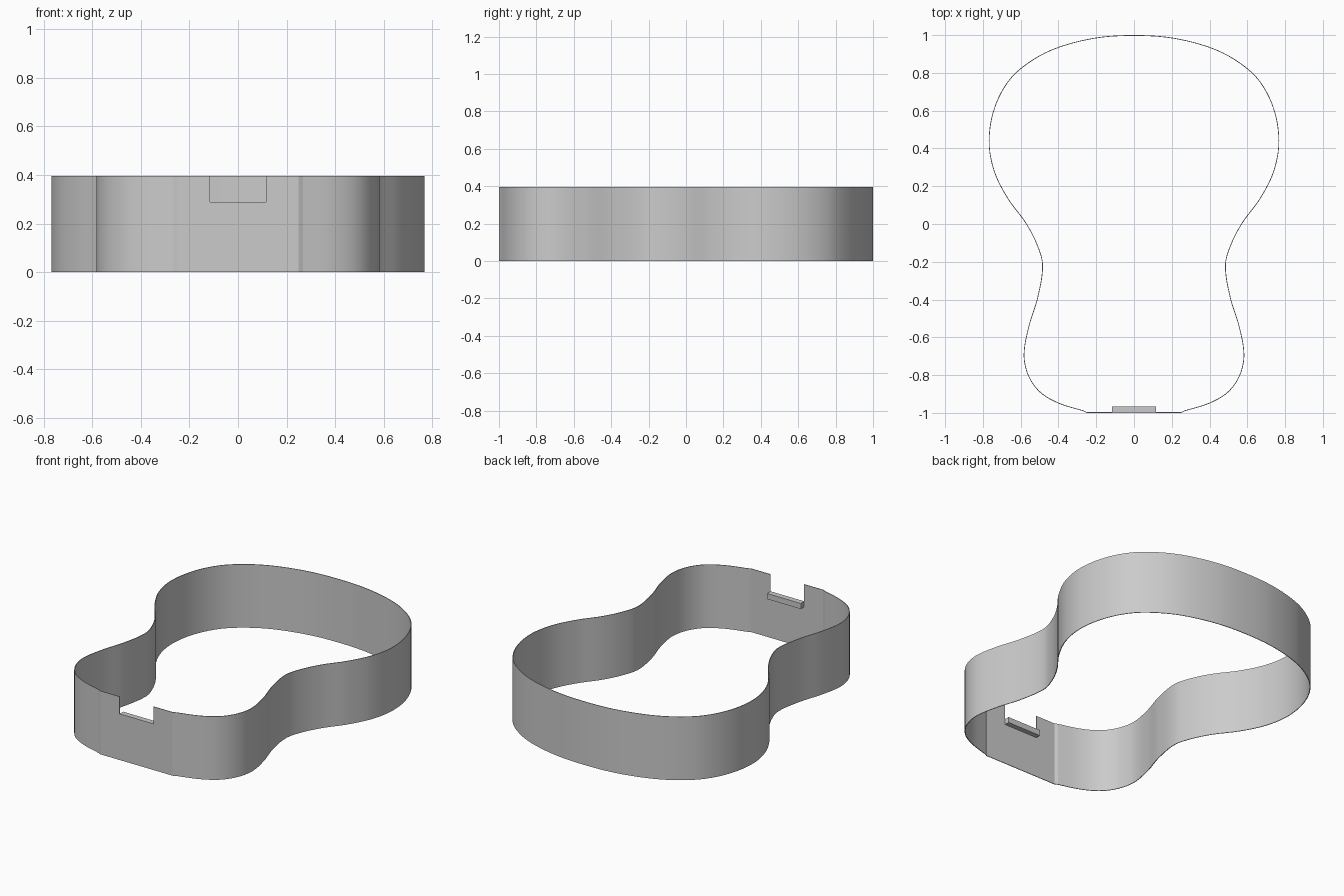
import bpy
import bmesh
import math
from mathutils import Vector
from mathutils.geometry import interpolate_bezier

cube = bpy.data.objects.get("Cube")
if cube:
    bpy.data.objects.remove(cube, do_unlink=True)

HEIGHT, NOTCH_Z, NOTCH_X = 0.395, 0.288, 0.116
WALL = 0.004

grey = bpy.data.materials.new("plain grey")
grey.use_nodes = True
colour = (0.6, 0.6, 0.6, 1)
grey.diffuse_color = colour
grey.node_tree.nodes["Principled BSDF"].inputs["Base Color"].default_value = colour


def add_object(name, bm):
    mesh = bpy.data.meshes.new(name)
    bm.to_mesh(mesh)
    bm.free()
    mesh.materials.append(grey)
    obj = bpy.data.objects.new(name, mesh)
    bpy.context.collection.objects.link(obj)
    return obj


def smooth_path(points, steps):
    """Smooth curve through the points; the first tangent is horizontal."""
    pts = [Vector((x, y, 0)) for x, y in points]
    before = Vector((-pts[1].x, pts[1].y, 0))
    ext = [before] + pts + [2 * pts[-1] - pts[-2]]
    path = []
    for a, b, c, d in zip(ext, ext[1:], ext[2:], ext[3:]):
        length = (c - b).length
        h1 = b + (c - a).normalized() * length / 3
        h2 = c - (d - b).normalized() * length / 3
        path += interpolate_bezier(b, h1, h2, c, steps + 1)[:-1]
    return path + [pts[-1]]


# Half outline from the middle of the back round to the flat front
half = [(0, 1), (0.2, 0.987), (0.4, 0.937), (0.54, 0.868), (0.66, 0.765),
        (0.74, 0.615), (0.769, 0.44), (0.742, 0.28), (0.67, 0.135),
        (0.575, 0.005), (0.515, -0.11), (0.486, -0.22), (0.512, -0.39),
        (0.558, -0.54), (0.584, -0.69), (0.562, -0.8), (0.5, -0.89),
        (0.4, -0.95), (0.25, -0.996)]
right = smooth_path(half, 8)
front_y = right[-1].y - 0.004
right[-1].y = front_y
right.append(Vector((NOTCH_X, front_y, 0)))
left = [Vector((-p.x, p.y, 0)) for p in reversed(right[1:])]
outline = right + left

# Bent rim wall, with the notch left open at the top of the front
bm = bmesh.new()
rows = [[bm.verts.new((p.x, p.y, z)) for p in outline] for z in (0, NOTCH_Z, HEIGHT)]
count = len(outline)
for level, (low, high) in enumerate(zip(rows, rows[1:])):
    for i in range(count):
        j = (i + 1) % count
        if level == 1 and i == len(right) - 1:
            continue
        bm.faces.new((low[j], low[i], high[i], high[j]))
rim = add_object("rim_wall", bm)
solid = rim.modifiers.new("thickness", "SOLIDIFY")
solid.thickness = WALL
solid.offset = -1
bpy.ops.object.select_all(action="DESELECT")
rim.select_set(True)
bpy.context.view_layer.objects.active = rim
bpy.ops.object.modifier_apply(modifier=solid.name)
bpy.ops.object.shade_smooth_by_angle(angle=math.radians(9))

# Small ledge inside the wall under the notch
bm = bmesh.new()
bmesh.ops.create_cube(bm, size=1)
depth, thick = 0.033, 0.035
bmesh.ops.scale(bm, vec=(2 * NOTCH_X, depth, thick), verts=bm.verts)
bmesh.ops.translate(bm, vec=(0, front_y + WALL / 2 + depth / 2, NOTCH_Z - thick / 2), verts=bm.verts)
add_object("notch_ledge", bm)
